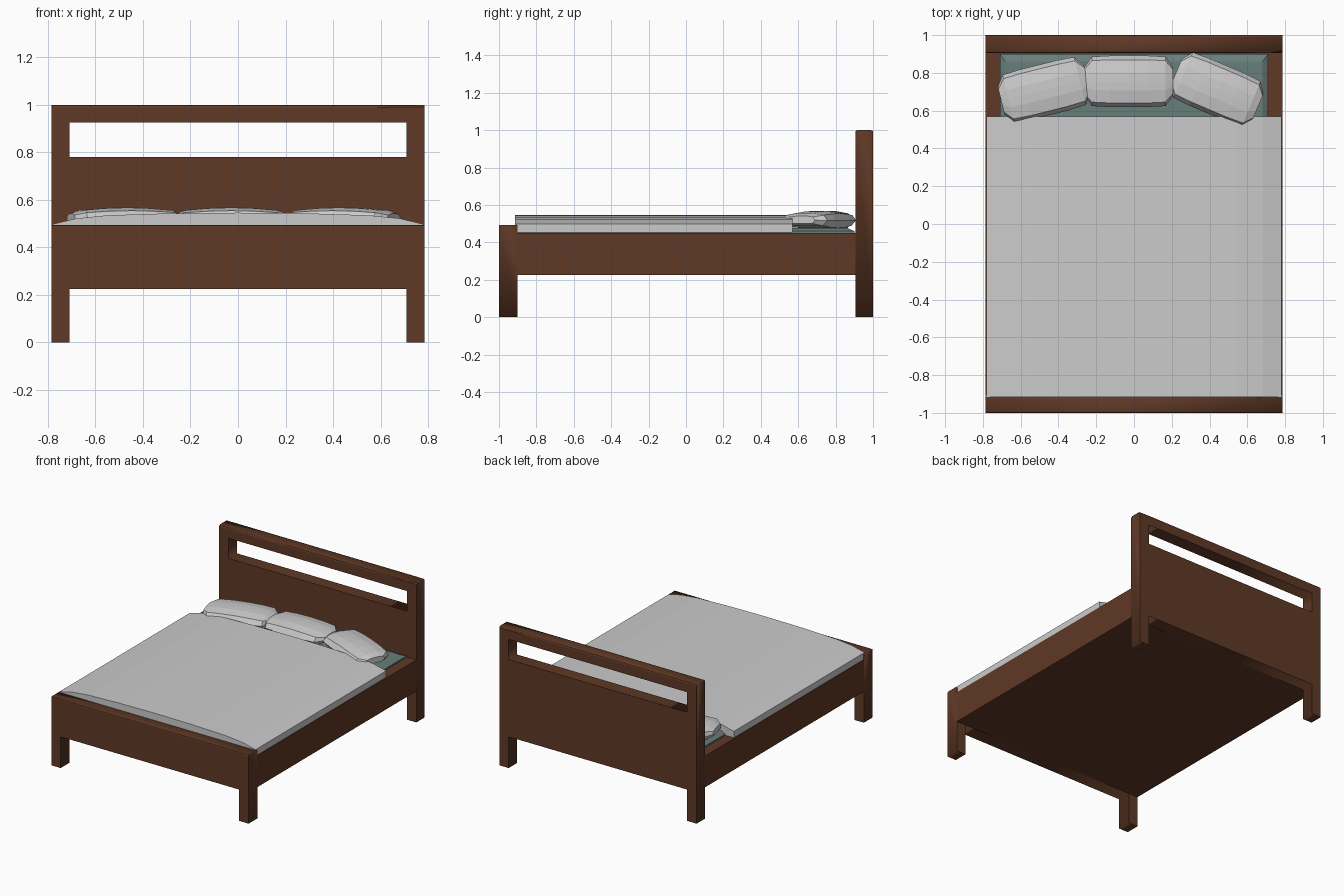
import bpy, bmesh, math

if "Cube" in bpy.data.objects:
    bpy.data.objects.remove(bpy.data.objects["Cube"])


def material(name, rgb):
    m = bpy.data.materials.new(name)
    m.diffuse_color = (*rgb, 1)
    m.use_nodes = True
    m.node_tree.nodes["Principled BSDF"].inputs["Base Color"].default_value = m.diffuse_color
    return m


WOOD = material("dark wood", (0.115, 0.041, 0.019))
TEAL = material("sheet teal", (0.14, 0.21, 0.20))


def add_object(name, bm, mat=None):
    bmesh.ops.recalc_face_normals(bm, faces=bm.faces)
    me = bpy.data.meshes.new(name)
    bm.to_mesh(me)
    bm.free()
    ob = bpy.data.objects.new(name, me)
    bpy.context.collection.objects.link(ob)
    if mat:
        me.materials.append(mat)
    return ob


def loft(name, rings, mat=None):
    """Skin a closed tube through equal-length rings and cap both ends."""
    bm = bmesh.new()
    rows = [[bm.verts.new(p) for p in ring] for ring in rings]
    n = len(rows[0])
    for a, b in zip(rows, rows[1:]):
        for i in range(n):
            j = (i + 1) % n
            bm.faces.new((a[i], a[j], b[j], b[i]))
    bm.faces.new(rows[0])
    bm.faces.new(rows[-1])
    return add_object(name, bm, mat)


def board(name, loops, y0, y1, round_edge):
    """Cut-out board: outline and holes in x-z, thickness in y, softened top."""
    cu = bpy.data.curves.new(name, 'CURVE')
    cu.dimensions = '2D'
    cu.fill_mode = 'BOTH'
    cu.extrude = (y1 - y0) / 2
    for pts in loops:
        sp = cu.splines.new('POLY')
        sp.points.add(len(pts) - 1)
        for p, (x, z) in zip(sp.points, pts):
            p.co = (x, z, 0, 1)
        sp.use_cyclic_u = True
    tmp = bpy.data.objects.new(name + "_outline", cu)
    bpy.context.collection.objects.link(tmp)
    bm = bmesh.new()
    bm.from_mesh(tmp.to_mesh())
    bpy.data.objects.remove(tmp)
    for v in bm.verts:
        x, z, d = v.co
        v.co = (x, (y0 + y1) / 2 - d, z)
    bmesh.ops.remove_doubles(bm, verts=bm.verts, dist=1e-4)
    top = max(v.co.z for v in bm.verts)
    edges = [e for e in bm.edges
             if all(v.co.z > top - 1e-3 for v in e.verts)
             and abs(e.verts[0].co.y - e.verts[1].co.y) < 1e-3]
    bmesh.ops.bevel(bm, geom=edges, offset=round_edge, segments=2,
                    profile=0.5, affect='EDGES')
    return add_object(name, bm, WOOD)


def legged_outline(top):
    half = [(0.785, top), (0.785, 0), (0.71, 0), (0.71, 0.225)]
    return half + [(-x, z) for x, z in reversed(half)]


# Headboard with its slot, and the lower footboard
slot = [(-0.71, 0.78), (0.71, 0.78), (0.71, 0.925), (-0.71, 0.925)]
board("headboard", [legged_outline(1.0), slot], 0.905, 1.0, 0.011)
board("footboard", [legged_outline(0.494)], -1.0, -0.9, 0.008)


def rect(x, y0, y1, z):
    return [(-x, y0, z), (x, y0, z), (x, y1, z), (-x, y1, z)]


# Bed base between the two boards, mattress with a sloped rim
loft("bed_base", [rect(0.785, -0.905, 0.91, z) for z in (0.225, 0.45)], WOOD)
loft("mattress", [rect(0.71, -0.9, 0.9, 0.445), rect(0.71, -0.9, 0.9, 0.46),
                  rect(0.68, -0.87, 0.86, 0.478)], TEAL)

# Duvet: gently arched section run along the bed
half_arch = [(0.78, 0.452), (0.78, 0.498), (0.68, 0.522), (0.55, 0.535),
             (0.3, 0.543)]
section = half_arch + [(0, 0.546)] + [(-x, z) for x, z in reversed(half_arch)]
loft("duvet", [[(x, y, z) for x, z in section] for y in (-0.915, 0.57)])

# Pillows: faceted section swelling toward the middle
PILLOW = [(-1, -.1), (-.84, .7), (-.35, .97), (0, 1), (.35, .97), (.84, .7),
          (1, -.1), (.8, -.9), (-.8, -.9)]
STATIONS = [(-.235, .55, .45), (-.195, .96, .75), (-.1, 1, .93), (0, 1, 1),
            (.1, 1, .93), (.195, .96, .75), (.235, .55, .45)]
for name, x, y, turn in (("left_pillow", -0.475, 0.71, 14),
                         ("middle_pillow", -0.028, 0.755, 0),
                         ("right_pillow", 0.44, 0.712, -23)):
    ob = loft(name, [[(sx, 0.136 * sy * py, 0.048 * sz * pz)
                      for py, pz in PILLOW] for sx, sy, sz in STATIONS])
    ob.location = (x, y, 0.521)
    ob.rotation_euler.z = math.radians(turn)
